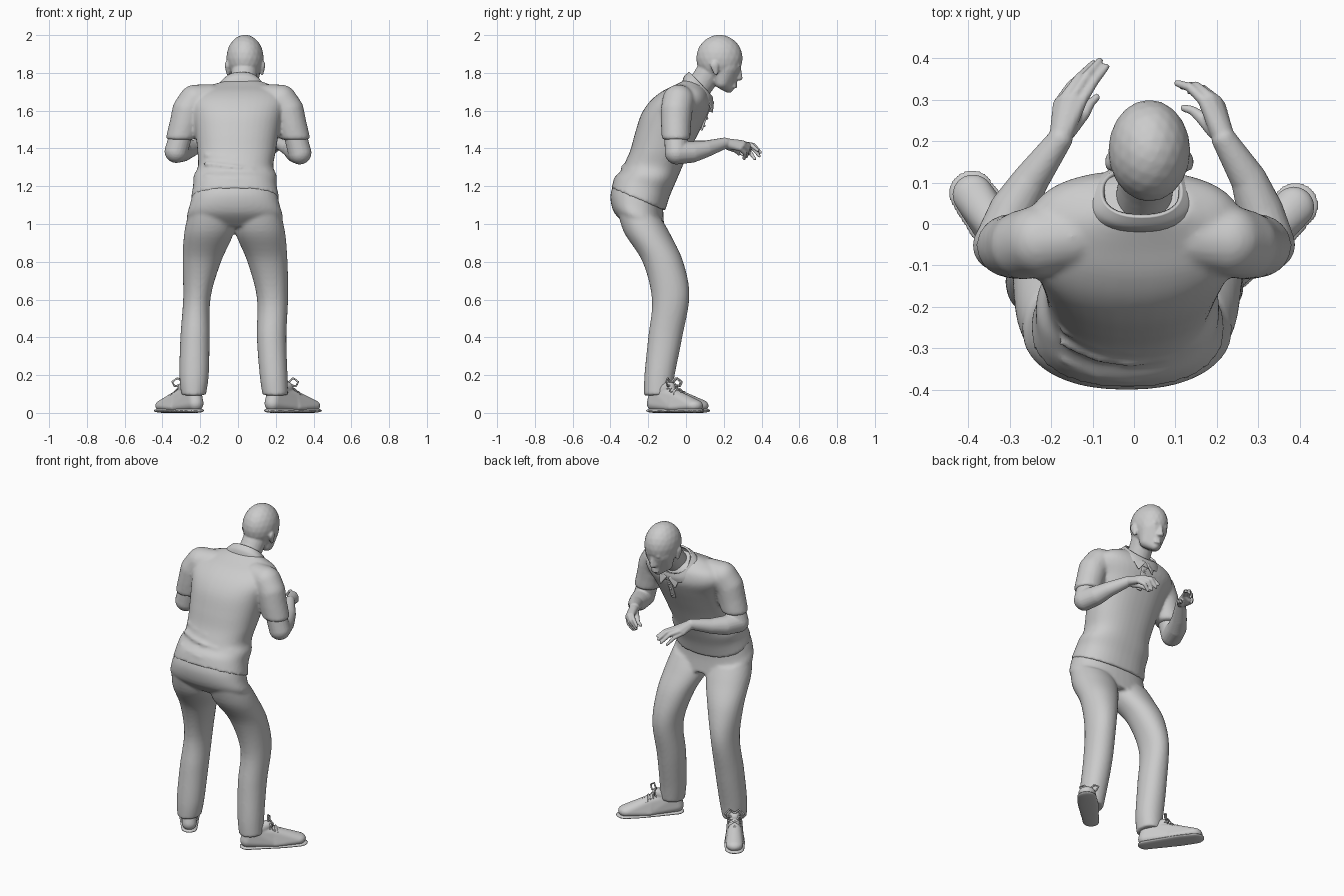
import bpy, bmesh, math
from mathutils import Vector

tmp = bmesh.new()
bmesh.ops.create_icosphere(tmp, subdivisions=3, radius=1)
BALL = [v.co.copy() for v in tmp.verts]
tmp.free()


def add(dst, src):
    bmesh.ops.recalc_face_normals(src, faces=src.faces[:])
    me = bpy.data.meshes.new("piece")
    src.to_mesh(me)
    src.free()
    dst.from_mesh(me)
    bpy.data.meshes.remove(me)


def hull(dst, *blobs):
    """Convex hull round blobs (x, y, z, r) or (x, y, z, rx, ry, rz)."""
    bm = bmesh.new()
    for b in blobs:
        r = b[3:] if len(b) == 6 else (b[3],) * 3
        for d in BALL:
            bm.verts.new((b[0] + d.x * r[0], b[1] + d.y * r[1], b[2] + d.z * r[2]))
    res = bmesh.ops.convex_hull(bm, input=bm.verts[:])
    inner = {g for g in res["geom_interior"] + res["geom_unused"] if isinstance(g, bmesh.types.BMVert)}
    bmesh.ops.delete(bm, geom=list(inner), context='VERTS')
    add(dst, bm)


def chain(dst, *blobs):
    for a, b in zip(blobs, blobs[1:]):
        hull(dst, a, b)


def loft(dst, rings, n=40, sub=6, power=2.3, cap=True):
    """Smooth loft through tilted oval rings (x_left, x_right, y_back, z_back, y_front, z_front)."""
    P = [rings[0]] + list(rings) + [rings[-1]]
    rows = []
    for i in range(1, len(P) - 2):
        for k in range(sub):
            t = k / sub
            rows.append([0.5 * (2 * b + (c - a) * t + (2 * a - 5 * b + 4 * c - d) * t * t
                                + (3 * b - a - 3 * c + d) * t ** 3)
                         for a, b, c, d in zip(P[i - 1], P[i], P[i + 1], P[i + 2])])
    rows.append(rings[-1])
    bm = bmesh.new()
    loops = []
    for xl, xr, yb, zb, yf, zf in rows:
        loop = []
        for j in range(n):
            a = 2 * math.pi * j / n
            c, s = [math.copysign(abs(v) ** (2 / power), v) for v in (math.cos(a), math.sin(a))]
            t = (s + 1) / 2
            loop.append(bm.verts.new(((xl + xr) / 2 + c * (xr - xl) / 2, yb + (yf - yb) * t, zb + (zf - zb) * t)))
        loops.append(loop)
    for p, q in zip(loops, loops[1:]):
        for j in range(n):
            bm.faces.new((p[j], p[(j + 1) % n], q[(j + 1) % n], q[j]))
    if cap:
        bm.faces.new(loops[0])
        bm.faces.new(loops[-1])
    add(dst, bm)


def finish(bm, name, voxel=0.0, smooth=3):
    me = bpy.data.meshes.new(name)
    for f in bm.faces:
        f.smooth = True
    bm.to_mesh(me)
    bm.free()
    ob = bpy.data.objects.new(name, me)
    bpy.context.collection.objects.link(ob)
    if voxel:
        m = ob.modifiers.new("blend", 'REMESH')
        m.mode, m.voxel_size, m.use_smooth_shade = 'VOXEL', voxel, True
        m = ob.modifiers.new("soften", 'SMOOTH')
        m.factor, m.iterations = 0.5, smooth
    return ob


# Shirt: leaning torso, sleeves and folds over the lower back
shirt = bmesh.new()
loft(shirt, [(-.25, .22, -.395, 1.19, -.11, 1.07), (-.238, .205, -.375, 1.25, -.085, 1.15),
             (-.235, .205, -.34, 1.285, -.055, 1.22), (-.212, .187, -.325, 1.32, -.025, 1.29),
             (-.215, .20, -.295, 1.39, .015, 1.38), (-.225, .215, -.27, 1.48, .06, 1.47),
             (-.24, .235, -.237, 1.58, .10, 1.55), (-.26, .26, -.19, 1.65, .125, 1.61),
             (-.25, .26, -.13, 1.70, .128, 1.65), (-.20, .22, -.06, 1.735, .118, 1.69),
             (-.09, .14, 0, 1.765, .10, 1.72)])
for s in (-1, 1):
    chain(shirt, (s * .15, -.03, 1.66, .08), (s * .228, -.04, 1.652, .086), (s * .265, -.05, 1.60, .084),
          (s * .283, -.053, 1.53, .08))
    hull(shirt, (s * .283, -.053, 1.53, .08), (s * .302, -.053, 1.455, .08, .076, .014))
for z, y in ((1.345, -.305), (1.30, -.335), (1.235, -.375)):
    chain(shirt, *[(-.01 + u * .16, y + .05 * u * u, z - .02 * u, .011) for u in (-1, -.5, 0, .5, 1)])
finish(shirt, "shirt", .01)

# Trousers: pelvis and two bent legs
pants = bmesh.new()
loft(pants, [(-.235, .205, -.375, 1.23, -.12, 1.12), (-.255, .22, -.40, 1.15, -.12, 1.05),
             (-.268, .235, -.38, 1.06, -.115, .99), (-.20, .17, -.31, .99, -.11, .95)])
SIDE = [(-.37, 1.11, -.125, 1.02), (-.33, .96, -.08, .94), (-.23, .80, -.015, .80), (-.18, .60, .018, .62),
        (-.20, .40, -.02, .40), (-.22, .20, -.06, .20), (-.222, .09, -.075, .10)]
LEGS = {"left": [(-.26, -.03), (-.285, -.025), (-.293, -.09), (-.29, -.145), (-.305, -.15), (-.31, -.155), (-.30, -.17)],
        "right": [(0, .225), (-.01, .25), (.05, .262), (.10, .265), (.10, .256), (.115, .262), (.13, .265)]}
for xs in LEGS.values():
    loft(pants, [x + s for x, s in zip(xs, SIDE)], power=2.1)
finish(pants, "trousers", .01)

# Head: skull, jaw, brow, nose, lips, ears and neck
head = bmesh.new()
X = .037
hull(head, (X, .177, 1.877, .099, .123, .125))
hull(head, (X, .205, 1.835, .088, .085, .08), (X - .03, .19, 1.755, .04), (X + .03, .19, 1.755, .04),
     (X, .226, 1.722, .028), (X, .235, 1.75, .032))
hull(head, (X - .035, .272, 1.838, .016), (X + .035, .272, 1.838, .016))
hull(head, (X, .283, 1.825, .009), (X, .287, 1.772, .013), (X - .014, .276, 1.77, .009), (X + .014, .276, 1.77, .009))
for z in (1.742, 1.728):
    hull(head, (X - .018, .256, z, .008), (X + .018, .256, z, .008), (X, .265, z, .008))
for s in (-1, 1):
    hull(head, (X + s * .096, .15, 1.84, .011, .022, .024), (X + s * .09, .158, 1.80, .009, .012, .014))
chain(head, (.02, .045, 1.69, .068), (.03, .10, 1.77, .068), (X, .14, 1.83, .07))
finish(head, "head", .006)

# Shirt collar with two points and a buttoned front strip
collar = bmesh.new()
loft(collar, [(-.118, .147, -.014, 1.752, .13, 1.625), (-.10, .135, -.004, 1.78, .137, 1.65),
              (-.075, .112, .02, 1.80, .135, 1.675)], cap=False)
ob = finish(collar, "collar")
m = ob.modifiers.new("cloth", 'SOLIDIFY')
m.thickness, m.offset = .012, 0
trim = bmesh.new()
for s in (-1, 1):
    hull(trim, (.03 + s * .075, .115, 1.67, .006), (.03 + s * .05, .138, 1.595, .005), (.03 + s * .012, .142, 1.645, .006))
hull(trim, (.02, .128, 1.63, .006), (.04, .128, 1.63, .006), (.02, .083, 1.50, .006), (.04, .083, 1.50, .006))
for z, y in ((1.60, .125), (1.56, .111), (1.52, .097)):
    hull(trim, (.03, y, z, .007))
finish(trim, "collar_points_and_placket")

# Arms and hands: (elbow to wrist), palm knuckles, finger joints and tips
ARMS = {
    "left": dict(arm=[(-.30, -.055, 1.48, .06), (-.327, -.052, 1.385, .062), (-.295, .03, 1.385, .056),
                      (-.25, .105, 1.398, .044), (-.178, .205, 1.428, .03)],
                 knuckle=[(-.182, .29, 1.405), (-.168, .302, 1.418), (-.148, .305, 1.425), (-.128, .295, 1.425)],
                 mid=[(-.152, .335, 1.385), (-.133, .352, 1.405), (-.114, .358, 1.418), (-.096, .345, 1.418)],
                 tip=[(-.122, .364, 1.345), (-.098, .388, 1.36), (-.083, .394, 1.38), (-.067, .38, 1.39)],
                 thumb=[(-.158, .225, 1.41, .02), (-.12, .268, 1.39, .015), (-.105, .292, 1.375, .011), (-.09, .306, 1.365, .009)]),
    "right": dict(arm=[(.30, -.055, 1.48, .06), (.327, -.05, 1.377, .062), (.305, .03, 1.38, .056),
                       (.278, .105, 1.397, .044), (.217, .205, 1.428, .03)],
                  knuckle=[(.208, .285, 1.40), (.198, .298, 1.415), (.184, .304, 1.425), (.168, .298, 1.43)],
                  mid=[(.182, .312, 1.375), (.165, .326, 1.395), (.15, .333, 1.41), (.135, .33, 1.42)],
                  tip=[(.155, .308, 1.345), (.135, .32, 1.355), (.115, .333, 1.37), (.104, .34, 1.39)],
                  thumb=[(.195, .225, 1.41, .02), (.162, .258, 1.395, .015), (.142, .274, 1.38, .011), (.12, .28, 1.37, .009)])}
for side, a in ARMS.items():
    arm = bmesh.new()
    chain(arm, *a["arm"])
    wx, wy, wz, wr = a["arm"][-1]
    hull(arm, (wx, wy, wz, wr * .9), *[k + (.014,) for k in a["knuckle"]])
    for k, j, t in zip(a["knuckle"], a["mid"], a["tip"]):
        chain(arm, k + (.0135,), j + (.0115,), t + (.0085,))
    chain(arm, *a["thumb"])
    finish(arm, side + "_arm", .005, 2)

# Shoes: sole, upper, tongue and laces, laid out along heel-to-ball direction
for side, heel, ball in (("left", (-.225, -.165), (-.392, .075)), ("right", (.183, -.165), (.39, .045))):
    h, d = Vector(heel), Vector(ball) - Vector(heel)
    w = Vector((d.y, -d.x)).normalized()

    def at(u, v, z, *r):
        p = h + d * u + w * v
        return (p.x, p.y, z) + r

    sole = bmesh.new()
    hull(sole, at(0, 0, .012, .047, .047, .012), at(.7, 0, .012, .061, .061, .012), at(1, 0, .012, .056, .056, .012))
    finish(sole, side + "_shoe_sole", .006, 1)
    upper = bmesh.new()
    hull(upper, at(0, 0, .05, .043), at(.05, 0, .11, .04), at(.5, 0, .085, .04), at(.55, 0, .03, .052, .052, .03))
    hull(upper, at(.5, 0, .085, .04), at(.55, 0, .03, .055, .055, .03), at(.98, 0, .038, .05, .05, .034))
    hull(upper, at(.15, 0, .11, .045), at(.38, 0, .135, .03))
    finish(upper, side + "_shoe_upper", .006)
    laces = bmesh.new()
    for i in range(4):
        u, z = .42 + i * .1, .15 - i * .016
        for s in (-1, 1):
            chain(laces, at(u, -s * .035, z - .025, .004), at(u + .03, 0, z - .005, .005), at(u + .06, s * .035, z - .035, .004))
    for s in (-1, 1):
        chain(laces, at(.4, 0, .16, .006), at(.42, s * .03, .185, .005), at(.47, s * .055, .165, .005),
              at(.46, s * .04, .14, .005), at(.4, 0, .155, .005))
    finish(laces, side + "_shoe_laces", .004, 1)
